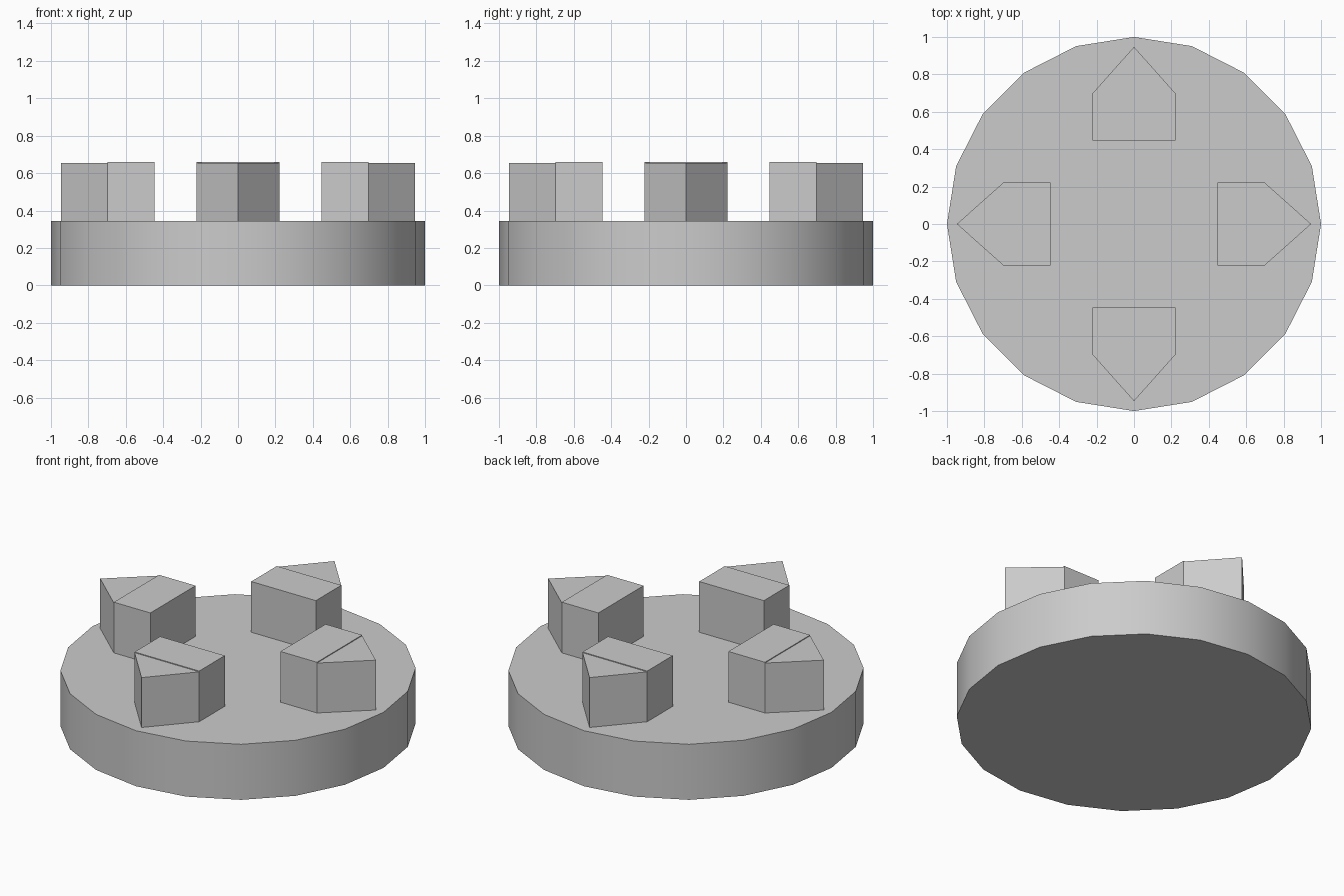
import bpy, bmesh, math
from mathutils import Matrix, Vector

cube = bpy.data.objects.get("Cube")
if cube:
    bpy.data.objects.remove(cube, do_unlink=True)

grey = bpy.data.materials.new("plain grey")
grey.use_nodes = True
colour = (0.6, 0.6, 0.6, 1)
grey.diffuse_color = colour
grey.node_tree.nodes["Principled BSDF"].inputs["Base Color"].default_value = colour

BASE_TOP = 0.345


def add_prism(bm, outline, bottom, top):
    """Extrude a counter-clockwise outline between two heights."""
    face = bm.faces.new([bm.verts.new((x, y, bottom)) for x, y in outline])
    side = bmesh.ops.extrude_face_region(bm, geom=[face], use_keep_orig=True)
    verts = [v for v in side["geom"] if isinstance(v, bmesh.types.BMVert)]
    bmesh.ops.translate(bm, verts=verts, vec=Vector((0, 0, top - bottom)))


def finish(bm, name):
    bmesh.ops.recalc_face_normals(bm, faces=bm.faces)
    mesh = bpy.data.meshes.new(name)
    bm.to_mesh(mesh)
    bm.free()
    obj = bpy.data.objects.new(name, mesh)
    obj.data.materials.append(grey)
    bpy.context.collection.objects.link(obj)
    return obj


# Round base: twenty sides, smooth rim
bm = bmesh.new()
sides = 20
circle = [(math.cos(math.tau * i / sides), math.sin(math.tau * i / sides))
          for i in range(sides)]
add_prism(bm, circle, 0, BASE_TOP)
base = finish(bm, "round_base")
bpy.ops.object.select_all(action="DESELECT")
base.select_set(True)
bpy.context.view_layer.objects.active = base
bpy.ops.object.shade_smooth_by_angle(angle=math.radians(30))

# Four pointed blocks: a box with a very slightly lower wedge facing outwards
half, inner, shoulder, tip = 0.222, 0.447, 0.698, 0.947
for i, name in enumerate(("left", "back", "right", "front")):
    bm = bmesh.new()
    add_prism(bm, [(inner, -half), (shoulder, -half), (shoulder, half), (inner, half)],
              BASE_TOP, 0.66)
    add_prism(bm, [(shoulder, -half), (tip, 0), (shoulder, half)], BASE_TOP, 0.655)
    bm.transform(Matrix.Rotation(i * math.pi / 2, 4, "Z"))
    finish(bm, name + "_pointed_block")
